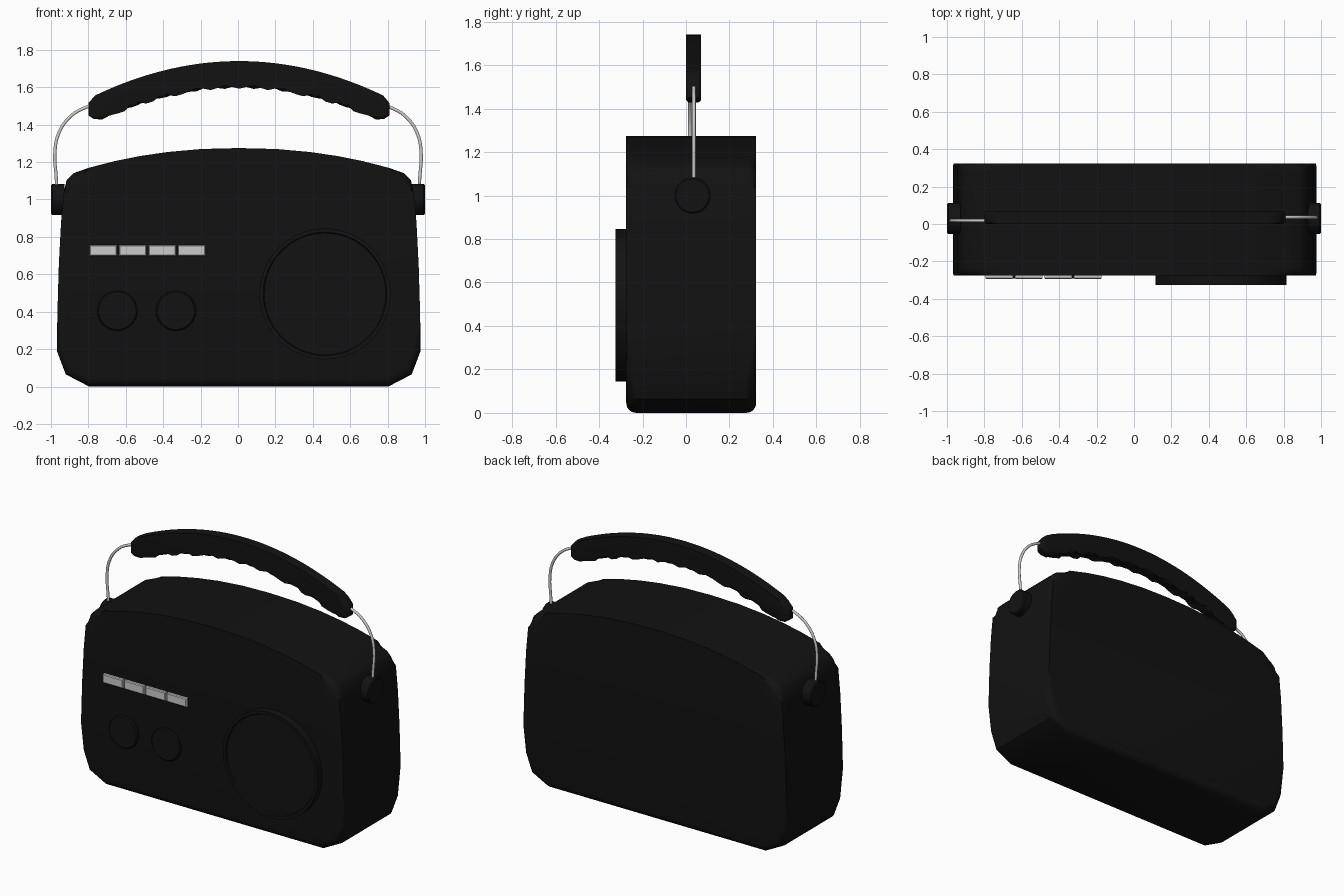
import bpy, bmesh, math
from mathutils import Matrix, Vector

if "Cube" in bpy.data.objects:
    bpy.data.objects.remove(bpy.data.objects["Cube"])

black = bpy.data.materials.new("black_plastic")
black.diffuse_color = (0.006, 0.006, 0.006, 1)
black.use_nodes = True
black.node_tree.nodes["Principled BSDF"].inputs["Base Color"].default_value = black.diffuse_color


def finish(name, bm, mat=None):
    bmesh.ops.recalc_face_normals(bm, faces=bm.faces)
    me = bpy.data.meshes.new(name)
    bm.to_mesh(me)
    bm.free()
    ob = bpy.data.objects.new(name, me)
    bpy.context.collection.objects.link(ob)
    if mat:
        me.materials.append(mat)
    return ob


def slab(name, pts, y0, y1, bevel, segs, mat=None):
    """Extrude an x-z outline along y and round both rims."""
    bm = bmesh.new()
    front = [bm.verts.new((x, y0, z)) for x, z in pts]
    back = [bm.verts.new((x, y1, z)) for x, z in pts]
    caps = [bm.faces.new(front), bm.faces.new(back[::-1])]
    n = len(pts)
    for i in range(n):
        j = (i + 1) % n
        bm.faces.new((front[j], front[i], back[i], back[j]))
    rims = [e for f in caps for e in f.edges]
    bmesh.ops.bevel(bm, geom=rims, offset=bevel, segments=segs, profile=0.5, affect='EDGES')
    return finish(name, bm, mat)


def lathe(name, profile, origin, axis, mat=None, sides=48):
    """Spin a (radius, height) profile; height runs along the axis."""
    bm = bmesh.new()
    rot = Vector((0, 0, 1)).rotation_difference(Vector(axis)).to_matrix().to_4x4()
    rings = []
    for r, h in profile:
        rings.append([bm.verts.new((r * math.cos(2 * math.pi * i / sides),
                                    r * math.sin(2 * math.pi * i / sides), h)) for i in range(sides)])
    for a, b in zip(rings, rings[1:]):
        for i in range(sides):
            j = (i + 1) % sides
            bm.faces.new((a[i], a[j], b[j], b[i]))
    bm.faces.new(rings[0][::-1])
    bm.faces.new(rings[-1])
    bm.transform(Matrix.Translation(origin) @ rot)
    return finish(name, bm, mat)


# Cabinet: arched top, faceted bottom corners
half = [(0.80, 0.0), (0.925, 0.065), (0.972, 0.19), (0.97, 0.38), (0.962, 0.65), (0.95, 0.88),
        (0.935, 1.04), (0.92, 1.105), (0.885, 1.14), (0.80, 1.17), (0.66, 1.206), (0.53, 1.232),
        (0.38, 1.254), (0.2, 1.27)]
outline = half + [(0, 1.275)] + [(-x, z) for x, z in half[::-1]]
slab("cabinet", [(x + 0.004, z) for x, z in outline], -0.275, 0.323, 0.045, 4, black)

# Tuning dial with raised rim
lathe("tuning_dial", [(0.35, -0.01), (0.35, 0.05), (0.33, 0.05), (0.325, 0.04)],
      (0.465, -0.275, 0.495), (0, -1, 0), black, 64)

# Control knobs
for side, x in (("left", -0.645), ("right", -0.332)):
    lathe(side + "_knob", [(0.107, -0.01), (0.107, 0.01), (0.1, 0.017), (0.093, 0.017)],
          (x, -0.275, 0.405), (0, -1, 0), black)

# Row of push buttons
for i in range(4):
    x = -0.793 + i * 0.157
    slab(f"push_button_{i + 1}", [(x, 0.697), (x + 0.147, 0.697), (x + 0.147, 0.756), (x, 0.756)],
         -0.295, -0.262, 0.005, 1)

# Grip with scalloped underside
N = 40
top, under = [], []
for i in range(N + 1):
    x = -0.77 + 1.54 * i / N
    top.append((x + 0.006, 1.74 - 0.31 * x * x))
    under.append((x + 0.006, 1.602 - 0.31 * x * x + 0.009 * math.cos(2 * math.pi * x / 0.16)))
under[0], under[-1] = (-0.77, 1.43), (0.78, 1.43)
grip = under + [(0.81, 1.45), (0.81, 1.515)] + top[::-1] + [(-0.80, 1.515), (-0.80, 1.45)]
slab("handle_grip", grip, 0.0, 0.07, 0.018, 4, black)

# Side pivots and bent wire arms
wire_path = [(0.965, 1.02), (0.972, 1.12), (0.979, 1.25), (0.96, 1.35), (0.9, 1.44), (0.82, 1.49), (0.75, 1.51)]
for side, s, y in (("left", -1, 0.018), ("right", 1, 0.036)):
    lathe(side + "_pivot", [(0.083, 0), (0.083, 0.065), (0.076, 0.072)],
          (s * 0.928, 0.03, 1.0), (s, 0, 0), black)
    cu = bpy.data.curves.new(side + "_handle_wire", 'CURVE')
    cu.dimensions = '3D'
    cu.bevel_depth = 0.009
    cu.bevel_resolution = 3
    cu.use_fill_caps = True
    sp = cu.splines.new('BEZIER')
    sp.bezier_points.add(len(wire_path) - 1)
    for p, (x, z) in zip(sp.bezier_points, wire_path):
        p.co = (s * x, y, z)
        p.handle_left_type = p.handle_right_type = 'AUTO'
    bpy.context.collection.objects.link(bpy.data.objects.new(side + "_handle_wire", cu))

# Smooth shading with sharp edges kept
for ob in bpy.context.scene.objects:
    ob.select_set(ob.type == 'MESH')
    if ob.type == 'MESH':
        bpy.context.view_layer.objects.active = ob
bpy.ops.object.shade_smooth_by_angle(angle=math.radians(40))
